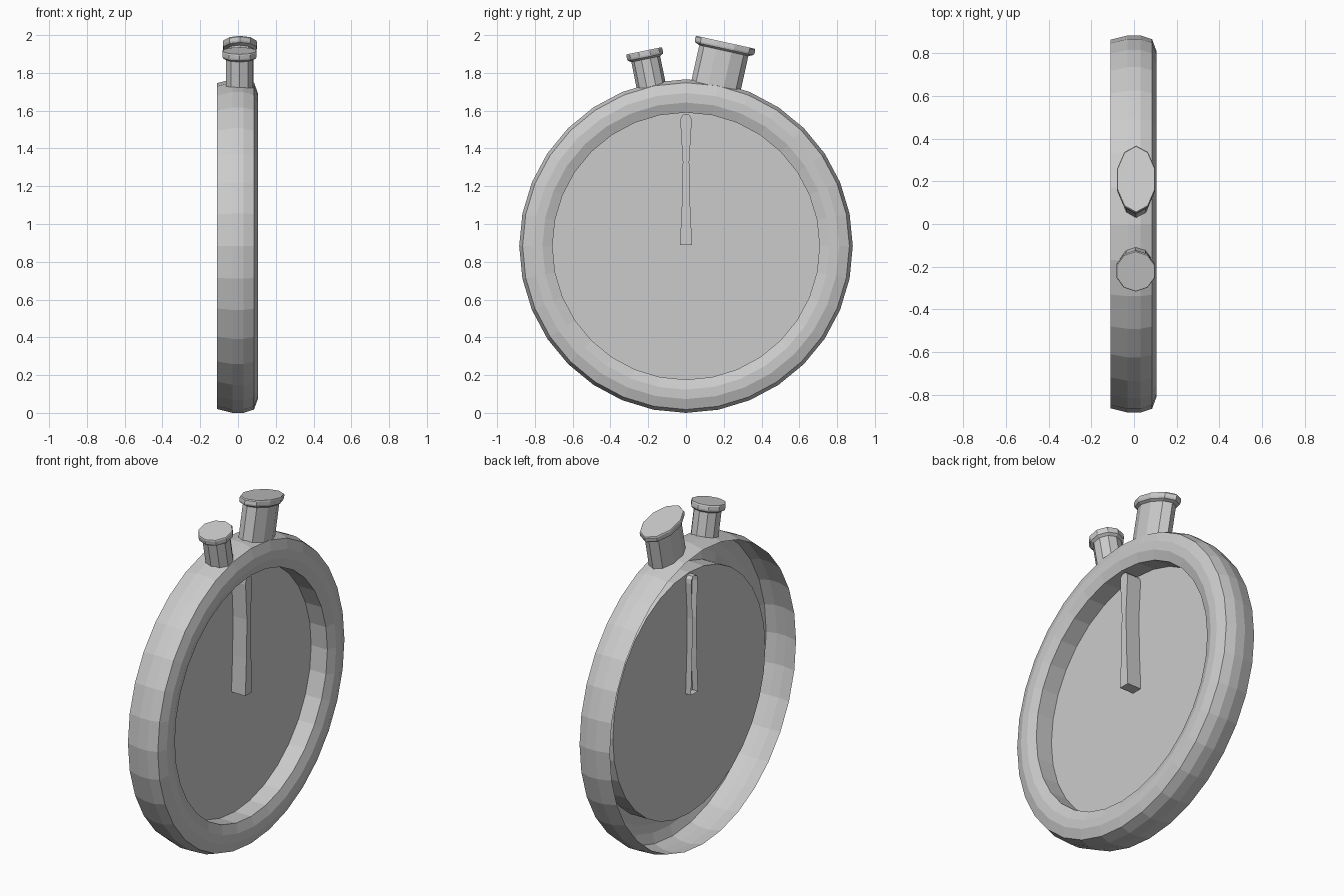
import bpy, bmesh, math
from mathutils import Matrix, Vector

if "Cube" in bpy.data.objects:
    bpy.data.objects.remove(bpy.data.objects["Cube"])

CENTRE = Vector((0, 0, 0.883))


def finish(name, bm, matrix=Matrix()):
    bmesh.ops.recalc_face_normals(bm, faces=bm.faces)
    bm.transform(matrix)
    mesh = bpy.data.meshes.new(name)
    bm.to_mesh(mesh)
    bm.free()
    obj = bpy.data.objects.new(name, mesh)
    bpy.context.collection.objects.link(obj)
    return obj


def loft(name, profile, sides, squash=1.0, cap=False, matrix=Matrix()):
    """Rings of (height, radius) around local z, squashed along local x."""
    bm = bmesh.new()
    rings = []
    for h, r in profile:
        rings.append([bm.verts.new((squash * r * math.sin(2 * math.pi * i / sides),
                                    r * math.cos(2 * math.pi * i / sides), h))
                      for i in range(sides)])
    for a, b in zip(rings, rings[1:]):
        for i in range(sides):
            j = (i + 1) % sides
            bm.faces.new((a[i], a[j], b[j], b[i]))
    if cap:
        bm.faces.new(rings[-1])
    return finish(name, bm, matrix)


# Case: open-backed rim with a rounded bezel and a recessed dial, facing +x
to_x = Matrix.Translation(CENTRE) @ Matrix.Rotation(math.pi / 2, 4, 'Y')
loft("case_and_dial", [(-0.11, 0.863), (-0.03, 0.883), (0.03, 0.883), (0.085, 0.865),
                       (0.105, 0.81), (0.105, 0.76), (0.085, 0.707), (-0.02, 0.707)],
     32, cap=True, matrix=to_x)

# Hand: waisted outline extruded through the dial, open at the back
half = [(0.032, 0.89), (0.022, 1.10), (0.017, 1.33), (0.03, 1.54), (0.027, 1.565), (0.014, 1.58)]
outline = half + [(-y, z) for y, z in reversed(half)]
bm = bmesh.new()
front = [bm.verts.new((0.07, y, z)) for y, z in outline]
back = [bm.verts.new((-0.055, y, z)) for y, z in outline]
bm.faces.new(front)
for i in range(len(front)):
    j = (i + 1) % len(front)
    bm.faces.new((front[i], back[i], back[j], front[j]))
finish("hand", bm)


# Push buttons: tilted oval stems with flared caps
def button(name, top, tilt, height, stem, cap, squash):
    m = Matrix.Translation(top) @ Matrix.Rotation(-math.radians(tilt), 4, 'X')
    loft(name, [(-height, stem), (-0.045, stem), (-0.035, cap * 0.97),
                (-0.025, cap), (-0.006, cap), (0, cap * 0.97)],
         10, squash, True, m)


button("large_button", (0.01, 0.21, 1.962), 12.5, 0.24, 0.133, 0.162, 0.58)
button("small_button", (0.008, -0.222, 1.917), -11.5, 0.20, 0.078, 0.097, 0.98)
